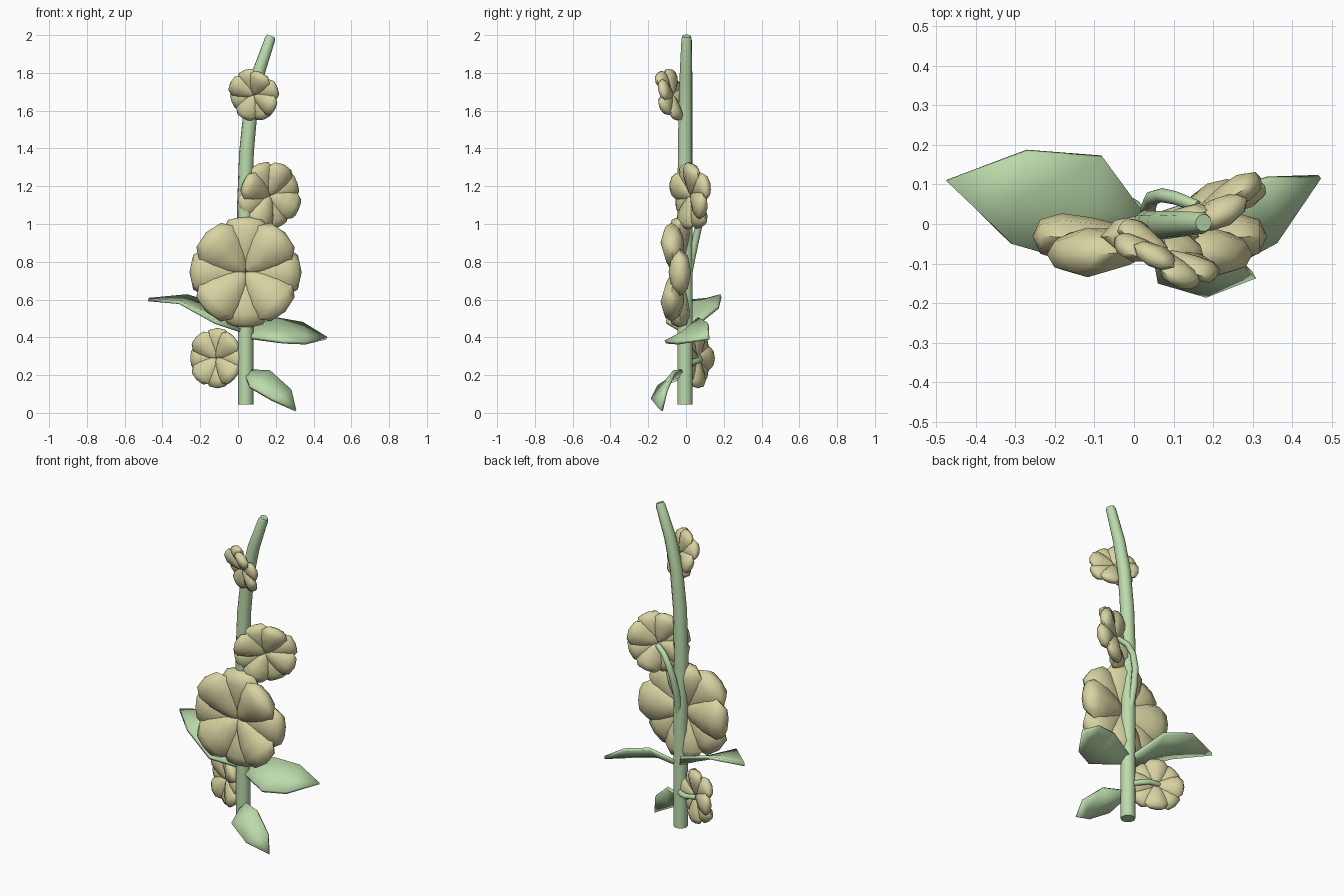
import bpy, bmesh, math
from mathutils import Vector, Matrix

cube = bpy.data.objects.get("Cube")
if cube:
    bpy.data.objects.remove(cube, do_unlink=True)


def material(name, rgb):
    m = bpy.data.materials.new(name)
    m.use_nodes = True
    m.diffuse_color = (*rgb, 1)
    m.node_tree.nodes["Principled BSDF"].inputs["Base Color"].default_value = (*rgb, 1)
    return m


green = material("leaf green", (0.5, 0.71, 0.41))
cream = material("petal cream", (0.69, 0.655, 0.36))


def finish(bm, name, mat, angle):
    bmesh.ops.recalc_face_normals(bm, faces=bm.faces)
    mesh = bpy.data.meshes.new(name)
    bm.to_mesh(mesh)
    bm.free()
    mesh.materials.append(mat)
    ob = bpy.data.objects.new(name, mesh)
    bpy.context.collection.objects.link(ob)
    bpy.ops.object.select_all(action='DESELECT')
    ob.select_set(True)
    bpy.context.view_layer.objects.active = ob
    bpy.ops.object.shade_smooth_by_angle(angle=math.radians(angle))
    return ob


def tube(name, path, sides=10):
    """Capped tube through (x, y, z, radius) points."""
    bm = bmesh.new()
    pts = [Vector(p[:3]) for p in path]
    rings = []
    for i, p in enumerate(pts):
        d = (pts[min(i + 1, len(pts) - 1)] - pts[max(i - 1, 0)]).normalized()
        u = d.cross(Vector((0.1, 1, 0))).normalized()
        v = d.cross(u)
        turn = [math.tau * k / sides for k in range(sides)]
        rings.append([bm.verts.new(p + path[i][3] * (u * math.cos(a) + v * math.sin(a)))
                      for a in turn])
    for a, b in zip(rings, rings[1:]):
        for k in range(sides):
            n = (k + 1) % sides
            bm.faces.new((a[k], a[n], b[n], b[k]))
    bm.faces.new(rings[0])
    bm.faces.new(rings[-1])
    return finish(bm, name, green, 50)


def add_petal(bm, width, thick, base_h, tip_h, matrix):
    """Blunt petal, narrow at the flower centre, wide near its end."""
    made = bmesh.ops.create_uvsphere(bm, u_segments=8, v_segments=6, radius=1)
    for v in made["verts"]:
        t = (v.co.z + 1) / 2
        swell = 0.5 + 0.6 * t + 0.5 * t ** 3
        h = base_h + (tip_h - base_h) * t
        v.co = matrix @ Vector((t, v.co.x * width * swell, h + v.co.y * thick * swell))


def flower(name, centre, normal, radius, roll):
    """Four raised petals over four lower ones."""
    bm = bmesh.new()
    n = Vector(normal).normalized()
    side = Vector((0, 0, 1)).cross(n).normalized()
    up = n.cross(side)
    frame = Matrix((side, up, n)).transposed().to_4x4()
    frame = Matrix.Translation(centre) @ frame @ Matrix.Scale(radius, 4)
    for k in range(8):
        spin = frame @ Matrix.Rotation(math.radians(roll + 45 * k), 4, 'Z')
        if k % 2:
            add_petal(bm, 0.42, 0.21, -0.01, 0.08, spin)
        else:
            add_petal(bm, 0.42, 0.2, -0.06, -0.08, spin)
    return finish(bm, name, cream, 60)


def leaf(name, rows, tip):
    """Thin cupped blade from pairs of edge points, ending in a tip."""
    bm = bmesh.new()
    strips = []
    for a, b in rows:
        a, b = Vector(a), Vector(b)
        mid = (a + b) / 2 - Vector((0, 0, 0.07 * (a - b).length))
        strips.append([bm.verts.new(p) for p in (a, mid, b)])
    end = bm.verts.new(tip)
    for s, t in zip(strips, strips[1:]):
        for k in range(2):
            bm.faces.new((s[k], s[k + 1], t[k + 1], t[k]))
    for k in range(2):
        bm.faces.new((strips[-1][k], strips[-1][k + 1], end))
    ob = finish(bm, name, green, 40)
    solid = ob.modifiers.new("thickness", 'SOLIDIFY')
    solid.thickness = 0.018
    solid.offset = 0
    return ob


# Main stem and the two flower stalks
tube("main_stem", [(0.04, -0.005, 0.045, 0.041), (0.04, -0.005, 0.6, 0.041),
                   (0.036, -0.005, 1.1, 0.041), (0.045, -0.005, 1.38, 0.039),
                   (0.068, -0.003, 1.62, 0.037), (0.108, 0, 1.8, 0.034),
                   (0.17, 0.003, 1.98, 0.028), (0.176, 0.003, 1.995, 0.022)])
tube("upper_stalk", [(0.04, 0.01, 0.72, 0.02), (0.035, 0.04, 0.87, 0.02),
                     (0.045, 0.065, 0.98, 0.019), (0.07, 0.073, 1.06, 0.018),
                     (0.105, 0.066, 1.11, 0.017), (0.16, 0.045, 1.14, 0.015)], 8)
tube("lower_stalk", [(0.04, 0, 0.265, 0.017), (0, 0.045, 0.27, 0.017),
                     (-0.05, 0.075, 0.28, 0.016), (-0.12, 0.07, 0.29, 0.015)], 8)

# Blossoms
flower("large_flower", (0.04, -0.055, 0.745), (0, -1, 0), 0.297, 0)
flower("upper_flower", (0.168, 0.025, 1.15), (0.45, -0.87, -0.08), 0.182, 22)
flower("top_flower", (0.083, -0.077, 1.682), (-0.4, -0.85, -0.27), 0.143, 15)
flower("lower_flower", (-0.115, 0.052, 0.29), (-0.46, -0.88, 0), 0.16, 0)

# Leaves
leaf("right_leaf", [((0.03, 0.02, 0.44), (0.03, -0.02, 0.43)),
                    ((-0.08, 0.17, 0.56), (-0.12, -0.105, 0.48)),
                    ((-0.27, 0.185, 0.62), (-0.31, -0.05, 0.585))],
     (-0.475, 0.11, 0.6))
leaf("left_leaf", [((0.05, 0.02, 0.44), (0.05, -0.02, 0.4)),
                   ((0.2, 0.07, 0.5), (0.24, -0.11, 0.375)),
                   ((0.34, 0.115, 0.475), (0.36, -0.045, 0.37))],
     (0.47, 0.12, 0.395))
leaf("front_leaf", [((0.05, -0.01, 0.225), (0.04, -0.02, 0.19)),
                    ((0.17, -0.06, 0.22), (0.06, -0.145, 0.14)),
                    ((0.28, -0.105, 0.12), (0.18, -0.18, 0.07))],
     (0.305, -0.13, 0.012))
